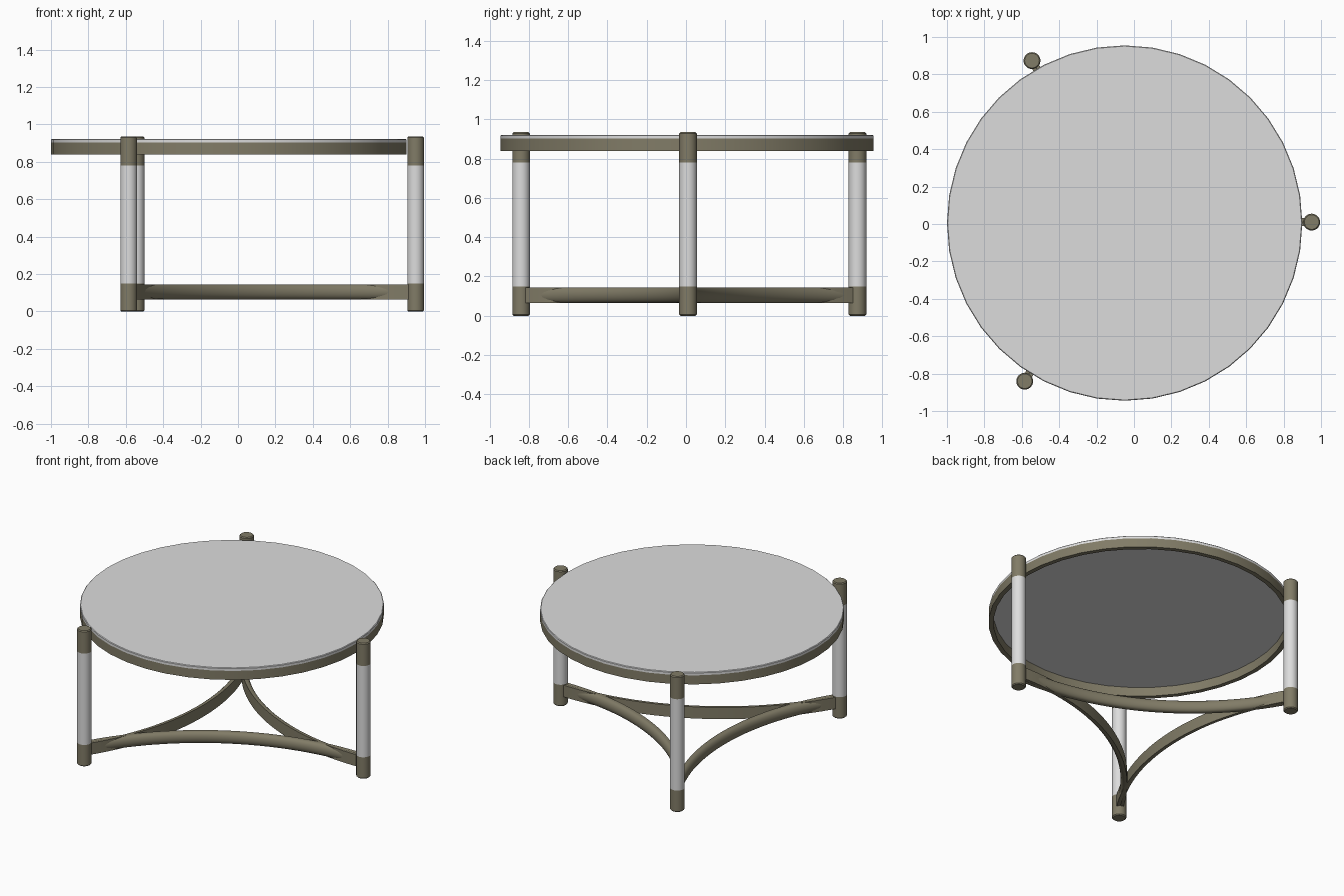
import bpy, bmesh, math
from mathutils import Vector, Matrix

if "Cube" in bpy.data.objects:
    bpy.data.objects.remove(bpy.data.objects["Cube"], do_unlink=True)


def material(name, rgb, rough):
    mat = bpy.data.materials.new(name)
    mat.use_nodes = True
    mat.diffuse_color = (*rgb, 1)
    bsdf = mat.node_tree.nodes["Principled BSDF"]
    bsdf.inputs["Base Color"].default_value = (*rgb, 1)
    bsdf.inputs["Roughness"].default_value = rough
    return mat


BRONZE = material("olive bronze", (0.22, 0.20, 0.135), 0.5)
PALE = material("pale grey", (0.72, 0.72, 0.72), 0.4)


def lathe(name, profile, centre, mat, steps, start=0.0, sweep=math.tau, closed=True):
    """Turn a (radius, z) profile about a vertical axis through centre."""
    bm = bmesh.new()
    verts = [bm.verts.new((r, 0, z)) for r, z in profile]
    count = len(verts)
    edges = [bm.edges.new((verts[i], verts[(i + 1) % count]))
             for i in range(count if closed else count - 1)]
    bmesh.ops.rotate(bm, verts=verts, cent=(0, 0, 0), matrix=Matrix.Rotation(start, 3, 'Z'))
    bmesh.ops.spin(bm, geom=verts + edges, cent=(0, 0, 0), axis=(0, 0, 1),
                   angle=sweep, steps=steps)
    bmesh.ops.remove_doubles(bm, verts=bm.verts, dist=1e-4)
    bmesh.ops.holes_fill(bm, edges=[e for e in bm.edges if e.is_boundary], sides=0)
    bmesh.ops.recalc_face_normals(bm, faces=bm.faces)
    mesh = bpy.data.meshes.new(name)
    bm.to_mesh(mesh)
    bm.free()
    mesh.materials.append(mat)
    obj = bpy.data.objects.new(name, mesh)
    obj.location = (centre[0], centre[1], 0)
    bpy.context.collection.objects.link(obj)
    bpy.ops.object.select_all(action='DESELECT')
    obj.select_set(True)
    bpy.context.view_layer.objects.active = obj
    bpy.ops.object.shade_smooth_by_angle(angle=math.radians(35))
    return obj


# Round top: a pale disc resting on a bronze hoop
CENTRE = Vector((-0.05, 0.005))
RADIUS = 0.95
lathe("top_hoop", [(0.92, 0.84), (RADIUS, 0.84), (RADIUS, 0.902), (0.92, 0.902)],
      CENTRE, BRONZE, 40)
lathe("table_top", [(RADIUS, 0.902), (RADIUS, 0.918), (RADIUS - 0.004, 0.922)],
      CENTRE, PALE, 40, closed=False)

# Three legs, each a pale tube between bronze sleeves
LEG_R, CHAMFER = 0.045, 0.006
LEGS = [CENTRE + Vector((math.cos(a), math.sin(a)))
        for a in map(math.radians, (0.3, 119.7, 237.7))]
for leg, side in zip(LEGS, ("left", "back", "front")):
    lathe(side + "_foot_sleeve",
          [(LEG_R - CHAMFER, 0), (LEG_R, CHAMFER), (LEG_R, 0.15)],
          leg, BRONZE, 32, closed=False)
    lathe(side + "_leg_tube", [(LEG_R, 0.15), (LEG_R, 0.78)], leg, PALE, 32, closed=False)
    lathe(side + "_top_sleeve",
          [(LEG_R, 0.78), (LEG_R, 0.935 - CHAMFER), (LEG_R - CHAMFER, 0.935)],
          leg, BRONZE, 32, closed=False)

# Curved braces bowing toward the middle, flat inside and rounded outside
SAG, HALF_W, HALF_H, MID_Z = 0.25, 0.021, 0.04, 0.105
for i, name in enumerate(("left_brace", "back_brace", "front_brace")):
    a, b = LEGS[i], LEGS[(i + 1) % 3]
    half = (b - a).length / 2
    radius = (half ** 2 + SAG ** 2) / (2 * SAG)
    middle = (a + b) / 2
    outward = (middle - CENTRE).normalized()
    chord = (b - a).normalized()
    normal = Vector((chord.y, -chord.x))
    if normal.dot(outward) < 0:
        normal = -normal
    hub = middle + normal * (radius - SAG)
    spread = math.asin(half / radius)
    facing = math.atan2(-normal.y, -normal.x)
    section = [(radius + HALF_W, MID_Z - HALF_H), (radius + HALF_W, MID_Z + HALF_H)]
    for k in range(11):
        t = math.pi / 2 - math.pi * k / 10
        section.append((radius + 0.006 - (HALF_W + 0.006) * math.cos(t),
                        MID_Z + HALF_H * math.sin(t)))
    lathe(name, section, hub, BRONZE, 28, facing - spread, 2 * spread)
